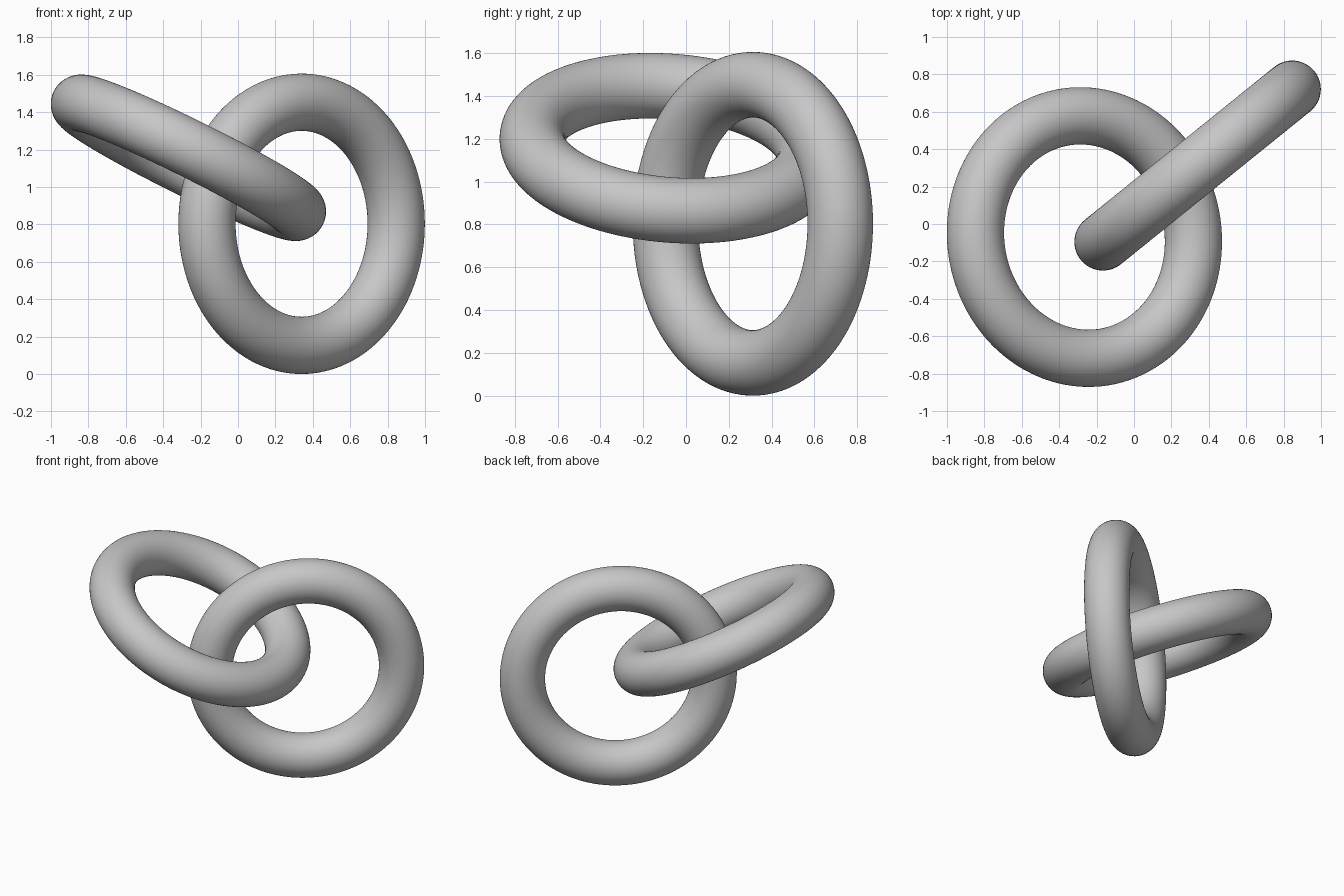
import bpy
from mathutils import Vector

if "Cube" in bpy.data.objects:
    bpy.data.objects.remove(bpy.data.objects["Cube"])

grey = bpy.data.materials.new("plain grey")
grey.diffuse_color = (0.57, 0.57, 0.57, 1)
grey.use_nodes = True
grey.node_tree.nodes["Principled BSDF"].inputs["Base Color"].default_value = grey.diffuse_color


def ring(name, centre, normal):
    """Round ring whose axis points along normal."""
    rot = Vector((0, 0, 1)).rotation_difference(Vector(normal)).to_euler()
    bpy.ops.mesh.primitive_torus_add(
        major_radius=0.65, minor_radius=0.153,
        major_segments=128, minor_segments=64,
        location=centre, rotation=rot)
    ob = bpy.context.object
    ob.name = name
    ob.data.materials.append(grey)
    bpy.ops.object.shade_smooth_by_angle()


# Two interlocked chain links
ring("upright_ring", (0.34, 0.3125, 0.803), (0.628, -0.778, 0))
ring("tilted_ring", (-0.265, -0.07, 1.156), (0.443, 0.075, 0.893))
